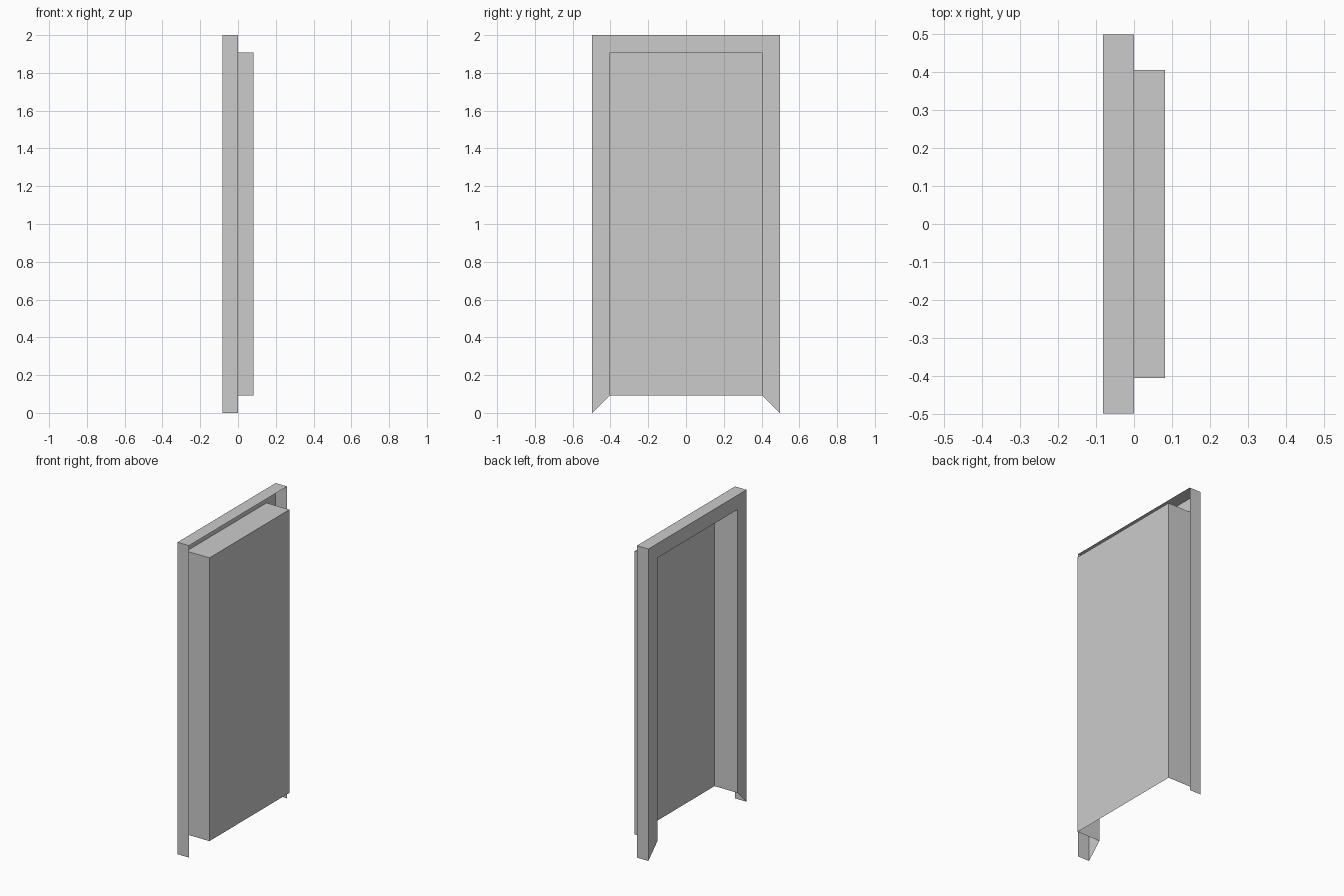
import bpy, bmesh

if "Cube" in bpy.data.objects:
    bpy.data.objects.remove(bpy.data.objects["Cube"])

HALF_W, HEIGHT = 0.497, 2.0   # outer half width and height
DEPTH, BORDER = 0.081, 0.092  # half depth and frame border width


def arch(bm, inset, x):
    """Four corners of a doorway outline that is open at the bottom."""
    w, top = HALF_W - inset, HEIGHT - inset
    return [bm.verts.new((x, y, z)) for y, z in
            ((-w, inset), (-w, top), (w, top), (w, inset))]


def build(name, stations, capped=False):
    """Skin strips between successive outlines, optionally closing the last."""
    bm = bmesh.new()
    rings = [arch(bm, inset, x) for inset, x in stations]
    for a, b in zip(rings, rings[1:]):
        for k in range(3):
            bm.faces.new((a[k], a[k + 1], b[k + 1], b[k]))
    if capped:
        bm.faces.new(rings[-1])
    mesh = bpy.data.meshes.new(name)
    bm.to_mesh(mesh)
    bm.free()
    bpy.context.collection.objects.link(bpy.data.objects.new(name, mesh))


# Outer casing: side and top walls plus the mitred face border
build("door_frame", [(0, 0), (0, -DEPTH), (BORDER, -DEPTH)])

# Deep recess with the door leaf at its far end, open underneath
build("door_recess_panel", [(BORDER, -DEPTH), (BORDER, DEPTH)], capped=True)
